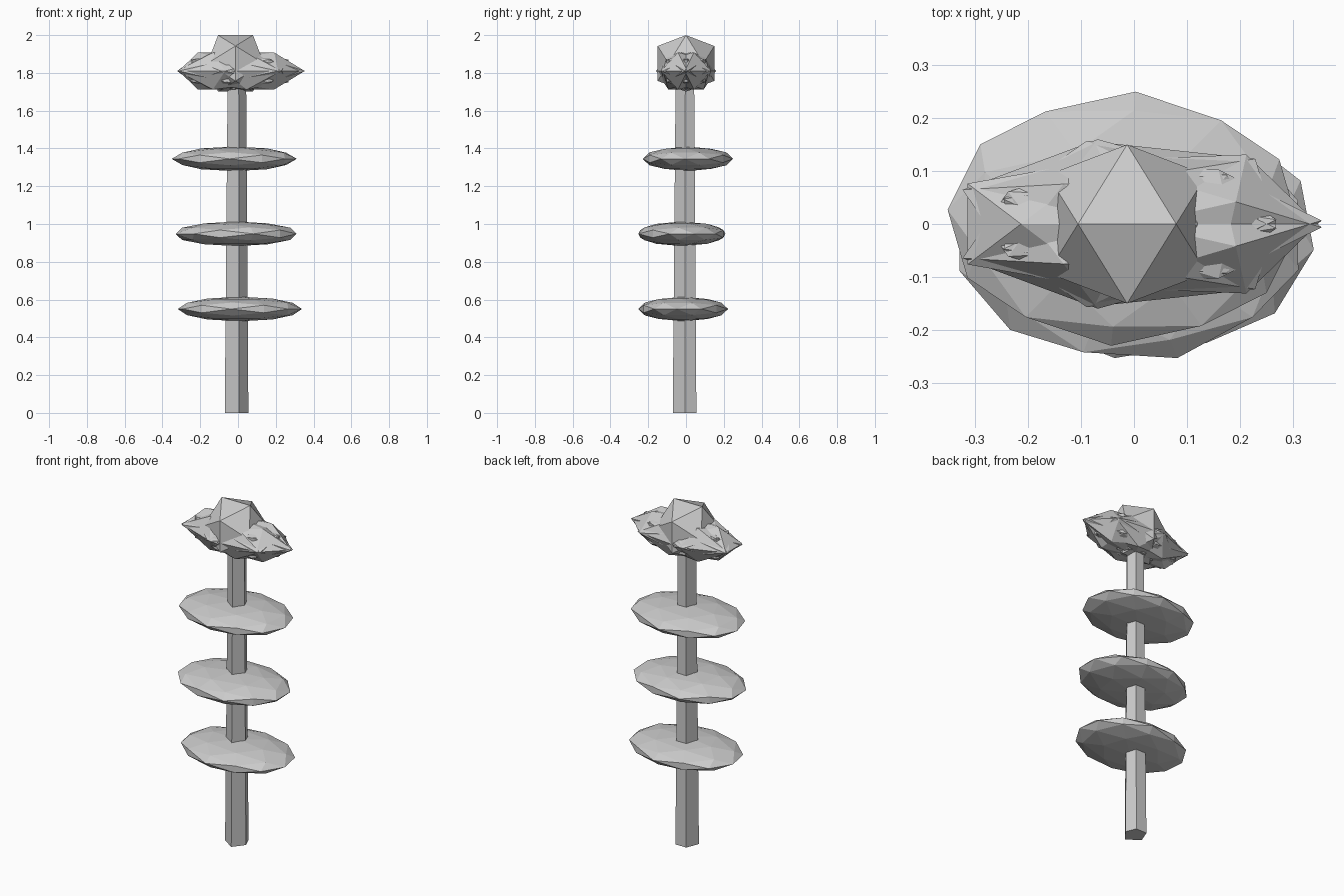
import bpy, bmesh, math
from mathutils import Matrix, Vector

if "Cube" in bpy.data.objects:
    bpy.data.objects.remove(bpy.data.objects["Cube"])

PHI = (1 + 5 ** 0.5) / 2


def finish(bm, name):
    bmesh.ops.recalc_face_normals(bm, faces=bm.faces)
    mesh = bpy.data.meshes.new(name)
    bm.to_mesh(mesh)
    bm.free()
    obj = bpy.data.objects.new(name, mesh)
    bpy.context.collection.objects.link(obj)
    return obj


def add_ico(name, centre, radii, turn=0.0, subdivide=False):
    """Edge-up icosahedron (or its 80-face version), turned about z, then stretched."""
    bm = bmesh.new()
    for s in (-1, 1):
        for t in (-1, 1):
            for co in ((s, 0, t * PHI), (0, s * PHI, t), (s * PHI, t, 0)):
                bm.verts.new(Vector(co).normalized())
    bmesh.ops.convex_hull(bm, input=bm.verts[:])
    if subdivide:
        bmesh.ops.subdivide_edges(bm, edges=bm.edges[:], cuts=1, use_grid_fill=True)
        for v in bm.verts:
            v.co.normalize()
    m = (Matrix.Translation(centre) @ Matrix.Diagonal((*radii, 1))
         @ Matrix.Rotation(math.radians(turn), 4, 'Z'))
    bm.transform(m)
    return finish(bm, name)


# Stem: tapered five-sided post
section = [(0.005, -0.07), (0.055, -0.005), (0.03, 0.055), (-0.04, 0.055), (-0.07, -0.02)]
bm = bmesh.new()
low = [bm.verts.new((x, y, 0)) for x, y in section]
top = [bm.verts.new((x * 0.78, y * 0.78, 1.8)) for x, y in section]
bm.faces.new(low[::-1])
bm.faces.new(top)
for i in range(5):
    j = (i + 1) % 5
    bm.faces.new((low[i], low[j], top[j], top[i]))
finish(bm, "stem")

# Leaves: three flattened discs
for i, (x, y, z, turn) in enumerate([(0.01, -0.015, 0.55, -8),
                                     (-0.01, -0.022, 0.948, 16),
                                     (-0.02, 0.01, 1.345, -4)]):
    add_ico(f"leaf_{i + 1}", (x, y, z), (0.332, 0.24, 0.065), turn, True)

# Petals: overlapping stretched icosahedra fanned round the head
COUNT = 7
for i in range(COUNT):
    a = math.pi + 2 * math.pi * i / COUNT
    add_ico(f"petal_{i + 1}", (0.05 * math.cos(a), 0.02 * math.sin(a), 1.81),
            (0.31, 0.145, 0.115), math.degrees(a))

# Flower centre
add_ico("flower_centre", (-0.013, 0, 1.85), (0.176, 0.176, 0.176))
